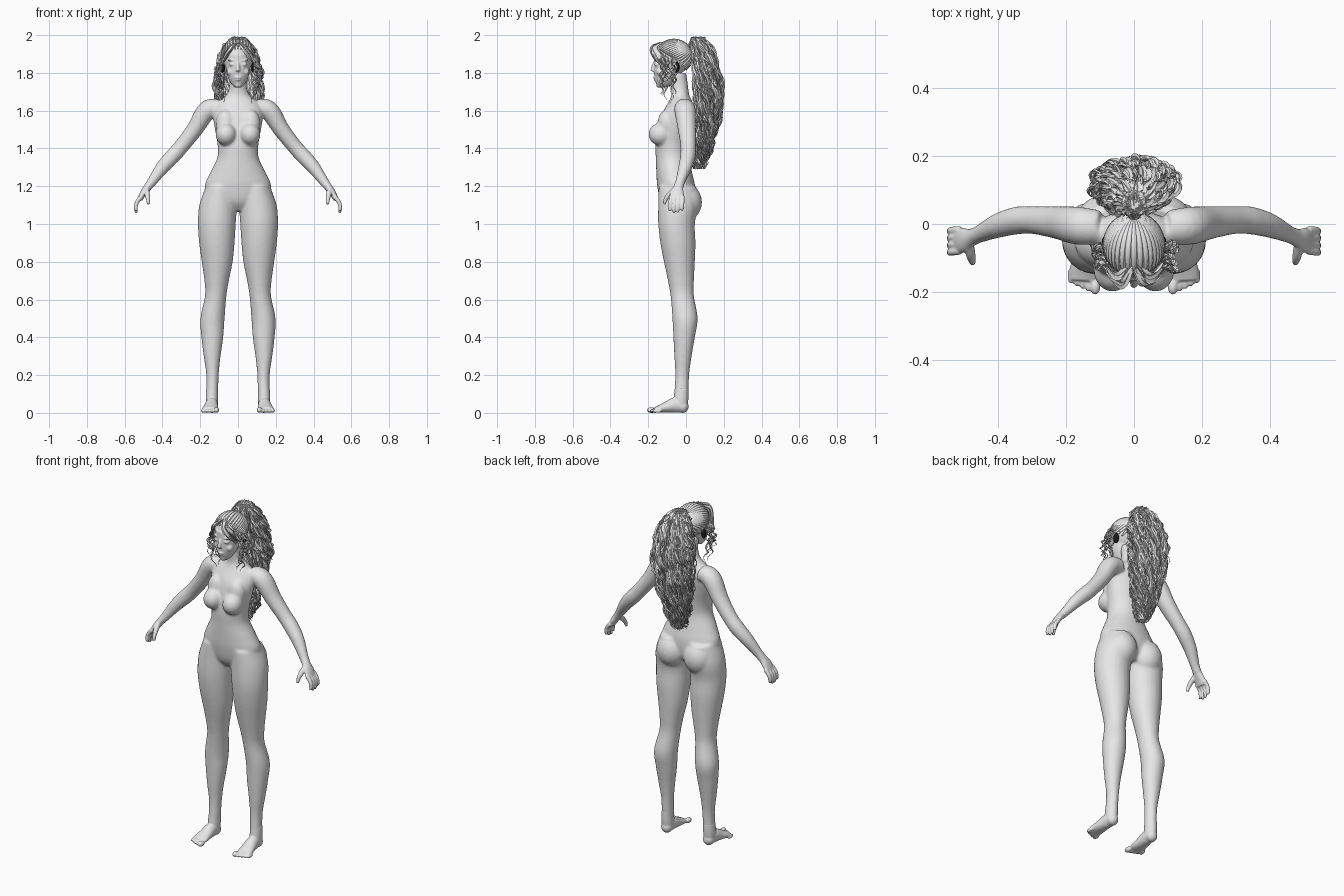
import bpy, bmesh, math, random
from mathutils import Vector, Matrix

random.seed(4)
default_cube = bpy.data.objects.get("Cube")
if default_cube:
    bpy.data.objects.remove(default_cube)


def material(name, value):
    mat = bpy.data.materials.new(name)
    mat.use_nodes = True
    colour = (value, value, value, 1)
    mat.diffuse_color = colour
    mat.node_tree.nodes["Principled BSDF"].inputs["Base Color"].default_value = colour
    return mat


pale_grey = material("pale_grey", 0.8)
black = material("black", 0.01)


def spline(points, steps):
    """Smooth curve through points of any dimension."""
    pts = [Vector(p) for p in points]
    pts = [pts[0] * 2 - pts[1]] + pts + [pts[-1] * 2 - pts[-2]]
    result = []
    for a, b, c, d in zip(pts, pts[1:], pts[2:], pts[3:]):
        for k in range(steps):
            t = k / steps
            result.append(0.5 * (2 * b + (c - a) * t + (2 * a - 5 * b + 4 * c - d) * t * t
                                 + (3 * b - a - 3 * c + d) * t ** 3))
    return result + [pts[-2]]


def loft(bm, rings, sides=24, steps=5, ref=(1, 0, 0), flat=False, side=1):
    """Closed tube through (x, y, z, radius_u, radius_v) rings."""
    rings = spline(rings, steps) if steps > 1 else [Vector(r) for r in rings]
    centres = [Vector((r[0] * side, r[1], r[2])) for r in rings]
    loops = []
    for i, (c, r) in enumerate(zip(centres, rings)):
        if flat:
            u, v = Vector((1, 0, 0)), Vector((0, 1, 0))
        else:
            t = (centres[min(i + 1, len(centres) - 1)] - centres[max(i - 1, 0)]).normalized()
            u = (Vector(ref) - t * t.dot(Vector(ref))).normalized()
            v = t.cross(u)
        angles = [math.tau * k / sides for k in range(sides)]
        loops.append([bm.verts.new(c + u * math.cos(a) * r[3] + v * math.sin(a) * r[4]) for a in angles])
    for low, high in zip(loops, loops[1:]):
        for k in range(sides):
            n = (k + 1) % sides
            bm.faces.new((low[k], low[n], high[n], high[k]))
    bm.faces.new(loops[0][::-1])
    bm.faces.new(loops[-1])


def blob(bm, centre, radii, side=1, segments=28):
    place = Matrix.Translation((centre[0] * side, centre[1], centre[2])) @ Matrix.Diagonal((*radii, 1))
    return bmesh.ops.create_uvsphere(bm, u_segments=segments, v_segments=segments // 2, radius=1, matrix=place)


def finish(bm, name, mat=pale_grey, smooth=True):
    bmesh.ops.recalc_face_normals(bm, faces=bm.faces)
    for face in bm.faces:
        face.smooth = smooth
    mesh = bpy.data.meshes.new(name)
    bm.to_mesh(mesh)
    bm.free()
    obj = bpy.data.objects.new(name, mesh)
    bpy.context.collection.objects.link(obj)
    mesh.materials.append(mat)
    return obj


def fuse(obj, voxel, rounds):
    """Merge overlapping volumes into one soft skin."""
    remesh = obj.modifiers.new("fuse", "REMESH")
    remesh.mode = "VOXEL"
    remesh.voxel_size = voxel
    remesh.use_smooth_shade = True
    soften = obj.modifiers.new("soften", "SMOOTH")
    soften.factor = 0.5
    soften.iterations = rounds


# Torso and neck
body = bmesh.new()
loft(body, [(0, -.04, 1.07, .05, .06), (0, -.045, 1.12, .15, .09), (0, -.052, 1.2, .176, .1),
            (0, -.062, 1.27, .148, .095), (0, -.072, 1.35, .11, .088), (0, -.072, 1.42, .108, .09),
            (0, -.06, 1.5, .122, .09), (0, -.045, 1.58, .132, .085), (0, -.03, 1.64, .112, .066),
            (0, -.03, 1.68, .064, .048), (0, -.035, 1.73, .046, .046), (0, -.045, 1.8, .044, .046)],
     flat=True, sides=36)
for s in (-1, 1):
    # Chest and seat volumes
    blob(body, (.063, -.135, 1.475), (.056, .064, .06), s)
    blob(body, (.066, -.105, 1.53), (.052, .045, .075), s)
    blob(body, (.088, -.005, 1.115), (.088, .09, .1), s)
    # Legs
    loft(body, [(.09, -.045, 1.2, .08, .1), (.105, -.042, 1.1, .1, .105), (.112, -.05, 1, .1, .097),
                (.112, -.043, .9, .094, .093), (.11, -.035, .8, .082, .082), (.113, -.027, .7, .065, .069),
                (.118, -.02, .62, .057, .062), (.135, -.005, .5, .064, .067), (.136, -.01, .4, .058, .057),
                (.137, -.016, .3, .045, .046), (.135, -.02, .2, .033, .037), (.137, -.025, .1, .032, .038),
                (.138, -.03, .05, .033, .037)], flat=True, side=s)
    # Arms
    loft(body, [(.1, -.01, 1.62, .05, .045), (.165, -.005, 1.6, .056, .052), (.23, .005, 1.5, .048, .044),
                (.3, .012, 1.41, .041, .04), (.345, .01, 1.36, .041, .041), (.4, -.005, 1.3, .036, .036),
                (.455, -.03, 1.225, .026, .026), (.485, -.042, 1.185, .027, .021)], ref=(0, 1, 0), side=s)
fuse(finish(body, "body"), .007, 10)

# Hands and feet
for s, label in ((-1, "right"), (1, "left")):
    hand = bmesh.new()
    loft(hand, [(.45, -.028, 1.232, .024, .023), (.478, -.04, 1.195, .026, .021),
                (.5, -.047, 1.165, .036, .018), (.52, -.05, 1.13, .038, .014)], ref=(0, 1, 0), side=s)
    for k in range(4):
        y = -.08 + .021 * k
        tip = 1.07 - .012 * math.sin(k * 1.1)
        loft(hand, [(.512, y, 1.145, .011, .012), (.535, y - .002, 1.115, .011, .011),
                    (.541, y - .004, 1.085, .01, .01), (.538, y - .006, tip, .007, .007)],
             sides=12, ref=(0, 1, 0), side=s)
    loft(hand, [(.485, -.055, 1.185, .014, .016), (.48, -.09, 1.155, .014, .014),
                (.476, -.108, 1.13, .011, .011), (.474, -.115, 1.105, .008, .008)], sides=12, side=s)
    fuse(finish(hand, label + "_hand"), .004, 3)

    foot = bmesh.new()
    loft(foot, [(.137, -.023, .13, .031, .036), (.138, -.026, .08, .033, .039), (.138, -.028, .04, .032, .038)],
         flat=True, side=s)
    blob(foot, (.138, -.018, .034), (.032, .032, .034), s)
    loft(foot, [(.138, -.02, .036, .031, .034), (.14, -.06, .041, .034, .04), (.143, -.1, .031, .038, .03),
                (.147, -.14, .021, .043, .02), (.149, -.165, .016, .04, .014)], side=s)
    for k in range(5):
        size = .015 if k == 0 else .0105
        blob(foot, (.114 + .017 * k + .003 * (k > 0), -.184 + .008 * k, size), (size, .024, size), s)
    fuse(finish(foot, label + "_foot"), .004, 3)

# Head with face forms
head = bmesh.new()
blob(head, (0, -.07, 1.88), (.08, .094, .092))
loft(head, [(0, -.128, 1.722, .016, .018), (0, -.113, 1.742, .036, .045), (0, -.1, 1.785, .057, .068),
            (0, -.09, 1.835, .066, .08), (0, -.08, 1.9, .075, .088)], flat=True)
loft(head, [(0, -.16, 1.86, .009, .01), (0, -.173, 1.83, .01, .012), (0, -.179, 1.808, .013, .01)], sides=12)
blob(head, (0, -.162, 1.775), (.02, .012, .007))
blob(head, (0, -.159, 1.764), (.017, .012, .007))
blob(head, (0, -.14, 1.735), (.018, .018, .014))
for s in (-1, 1):
    blob(head, (.03, -.155, 1.845), (.018, .013, .01), s)
    blob(head, (.03, -.153, 1.867), (.024, .014, .006), s)
    blob(head, (.038, -.135, 1.805), (.022, .022, .022), s)
fuse(finish(head, "head"), .004, 4)

# Ears
ears = bmesh.new()
for s in (-1, 1):
    blob(ears, (.082, -.052, 1.83), (.013, .018, .03), s, 16)
finish(ears, "ears", black)

# Scalp hair, cut along the hairline
cap_centre, cap_size = Vector((0, -.065, 1.885)), Vector((.089, .098, .093))
cap = bmesh.new()
blob(cap, cap_centre, cap_size, segments=40)
bmesh.ops.bisect_plane(cap, geom=cap.verts[:] + cap.edges[:] + cap.faces[:], plane_co=(0, -.15, 1.925),
                       plane_no=(0, .13, .17), clear_inner=True)
finish(cap, "scalp_hair")

# Combed locks running from the hairline to the tie
combed = bmesh.new()
tie = Vector((0, .9, .45)).normalized()
for k in range(34):
    a = math.tau * k / 34
    start = Vector((math.sin(a), -.35 - .6 * math.cos(a), .1 + .38 * math.cos(a))).normalized()
    rings = []
    for j in range(11):
        d = start.slerp(tie, j / 10) * 1.0
        p = cap_centre + Vector([d[i] * cap_size[i] for i in range(3)])
        width = .003 + .006 * math.sin(math.pi * j / 10)
        rings.append((*p, width, .004))
    loft(combed, rings, sides=6, steps=1, ref=start.cross(tie))
finish(combed, "combed_locks")

# Ponytail outline from top to tip: height, half width, depth centre, half depth
OUTLINE = spline([(1.985, .03, .06, .03), (1.93, .085, .085, .055), (1.8, .125, .11, .07),
                  (1.65, .125, .118, .072), (1.5, .1, .1, .06), (1.38, .07, .08, .045), (1.29, .03, .065, .025)], 8)
core = bmesh.new()
loft(core, [(0, y, z, w * .75, d * .75) for z, w, y, d in OUTLINE], steps=1, sides=16, flat=True)
finish(core, "ponytail_core", smooth=False)


def curl(bm, path, radius, turns, width):
    """Wavy lock that coils more strongly toward its tip."""
    phase, last = random.uniform(0, math.tau), len(path) - 1
    rings = []
    for i, p in enumerate(path):
        t = i / last
        a, r = phase + turns * math.tau * t, radius * min(1, 2 * t)
        w = width * (1.05 - t ** 3)
        rings.append((p[0] + r * math.cos(a), p[1] + r * math.sin(a), p[2], w, w * .35))
    loft(bm, rings, sides=4, steps=1, ref=(math.cos(phase), math.sin(phase), .1))


# Ponytail locks
ponytail = bmesh.new()
for k in range(150):
    a = k * 2.4
    spread = random.uniform(.72, .98)
    end = random.choice((len(OUTLINE), len(OUTLINE), random.randint(24, len(OUTLINE))))
    path = [Vector((0, .02, 1.935)), Vector((.012 * math.cos(a), .03, 1.965))]
    for z, w, y, d in OUTLINE[:end]:
        path.append(Vector((math.cos(a) * w * spread, y + math.sin(a) * d * spread, z)))
    curl(ponytail, spline(path, 2), random.uniform(.008, .018), random.uniform(4, 7), random.uniform(.006, .011))
finish(ponytail, "ponytail_locks", smooth=False)

# Fringe and loose curls framing the face
fringe = bmesh.new()
for s in (-1, 1):
    for k in range(7):
        f = k / 6
        path = spline([(s * .006, -.135 + .02 * f, 1.955), (s * (.025 + .02 * f), -.178 + .03 * f, 1.935),
                       (s * (.055 + .025 * f), -.172 + .05 * f, 1.89),
                       (s * (.085 + .01 * f), -.14 + .04 * f, 1.84 - .02 * f)], 5)
        curl(fringe, path, .003, 1, .01)
    for k in range(10):
        x, y = random.uniform(.085, .115), random.uniform(-.135, -.05)
        tip = random.uniform(1.62, 1.76)
        path = spline([(s * .07, y, 1.9), (s * x, y, 1.84), (s * (x + .01), y - .005, (1.84 + tip) / 2),
                       (s * (x - .015), y - .005, tip)], 10)
        curl(fringe, path, .009, random.uniform(3, 5), .006)
finish(fringe, "fringe_and_side_curls", smooth=False)
